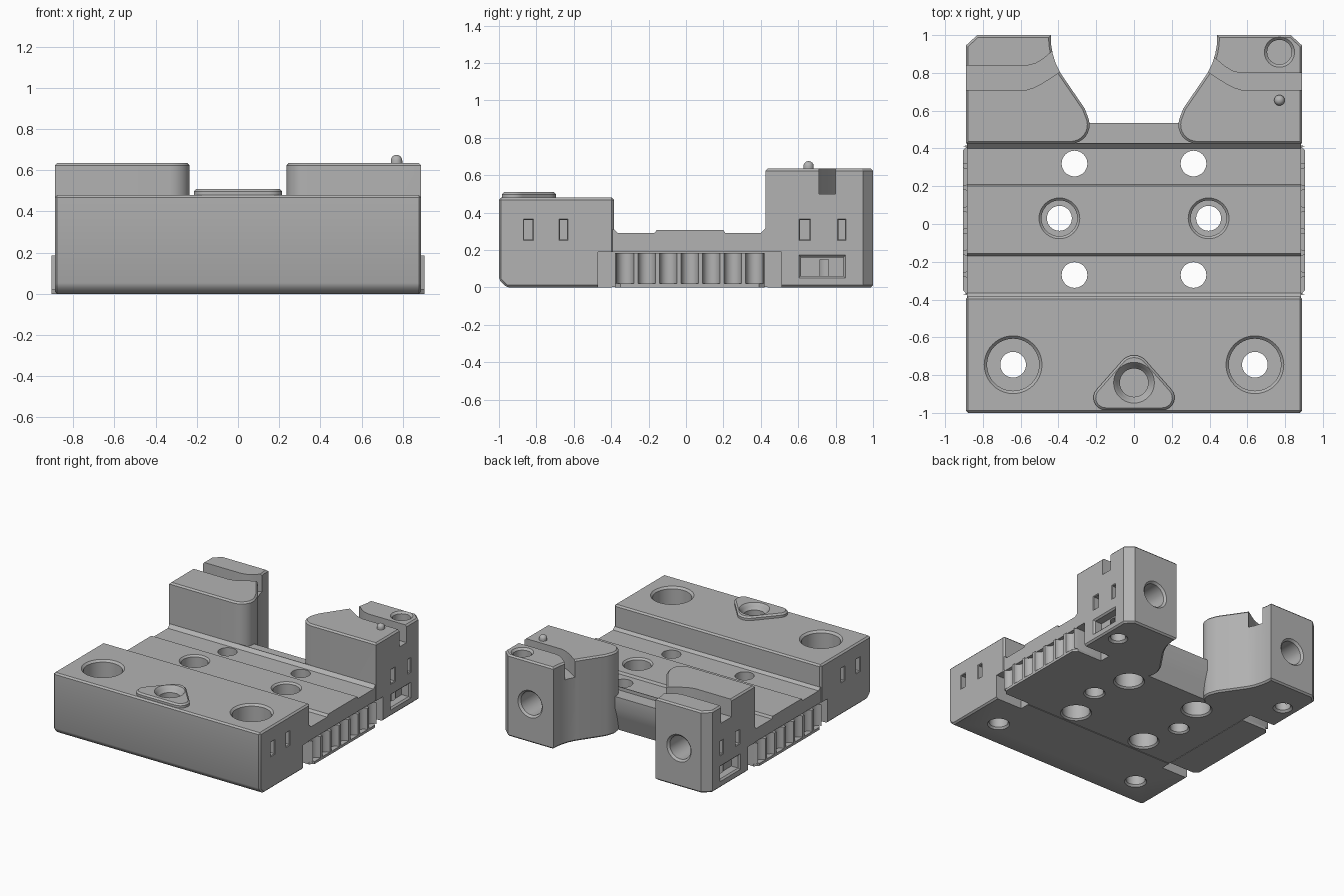
import bpy, bmesh, math
from mathutils import Vector

if "Cube" in bpy.data.objects:
    bpy.data.objects.remove(bpy.data.objects["Cube"])

grey = bpy.data.materials.new("mid_grey")
grey.use_nodes = True
grey.diffuse_color = (0.45, 0.45, 0.45, 1)
grey.node_tree.nodes["Principled BSDF"].inputs["Base Color"].default_value = grey.diffuse_color


def loft(name, rings, bevel=0, flat_ends_only=False):
    """Closed solid through rings of equal point count, optionally bevelled."""
    bm = bmesh.new()
    loops = [[bm.verts.new(p) for p in ring] for ring in rings]
    n = len(loops[0])
    for a, b in zip(loops, loops[1:]):
        for i in range(n):
            j = (i + 1) % n
            bm.faces.new((a[i], a[j], b[j], b[i]))
    caps = [bm.faces.new(loops[0]), bm.faces.new(loops[-1])]
    bmesh.ops.recalc_face_normals(bm, faces=bm.faces)
    if bevel:
        if flat_ends_only:
            edges = [e for f in caps for e in f.edges]
        else:
            edges = [e for e in bm.edges if e.calc_face_angle() > 0.5]
        bmesh.ops.bevel(bm, geom=edges, offset=bevel, segments=1, affect='EDGES')
    mesh = bpy.data.meshes.new(name)
    bm.to_mesh(mesh)
    bm.free()
    mesh.materials.append(grey)
    ob = bpy.data.objects.new(name, mesh)
    bpy.context.collection.objects.link(ob)
    return ob


def prism(name, plan, z0, z1, **kw):
    return loft(name, [[(x, y, z) for x, y in plan] for z in (z0, z1)], **kw)


def side_profile(name, outline, half, **kw):
    return loft(name, [[(x, y, z) for y, z in outline] for x in (-half, half)], **kw)


def lathe(name, centre, steps, along_y=False, n=40):
    """Round solid; steps are (distance along axis, radius)."""
    rings = []
    for d, r in steps:
        circle = [(r * math.cos(2 * math.pi * i / n), r * math.sin(2 * math.pi * i / n)) for i in range(n)]
        if along_y:
            rings.append([(centre[0] + u, d, centre[1] + v) for u, v in circle])
        else:
            rings.append([(centre[0] + u, centre[1] + v, d) for u, v in circle])
    return loft(name, rings)


def side_pocket(s, y0, y1, z0, z1, depth, rim=0.012):
    """Cutter for a rectangular recess in a side wall, with a bevelled rim."""
    rings = []
    for x, g in ((0.95, rim), (0.89, rim), (0.89 - rim, 0), (0.89 - depth, 0)):
        rings.append([(s * x, y0 - g, z0 - g), (s * x, y1 + g, z0 - g),
                      (s * x, y1 + g, z1 + g), (s * x, y0 - g, z1 + g)])
    return loft("cutter", rings)


def box(x0, x1, y0, y1, z0, z1):
    return prism("cutter", [(x0, y0), (x1, y0), (x1, y1), (x0, y1)], z0, z1)


def cut(ob, *cutters):
    for c in cutters:
        m = ob.modifiers.new("cut", 'BOOLEAN')
        m.operation, m.solver, m.object = 'DIFFERENCE', 'EXACT', c
        bpy.context.view_layer.objects.active = ob
        bpy.ops.object.modifier_apply(modifier=m.name)
        bpy.data.objects.remove(c)


def arc(cx, cy, r, a0, a1, n=8):
    angles = [math.radians(a0 + (a1 - a0) * i / n) for i in range(n + 1)]
    return [(cx + r * math.cos(a), cy + r * math.sin(a)) for a in angles]


def grip_pocket(s):
    return box(s * 0.66, s * 1.0, -0.47, 0.51, -0.1, 0.19)


SIDES = (1, -1)
parts = []

# Front block with bored mounting holes and side windows
front = side_profile("front_block", [(-1, 0.04), (-0.96, 0), (-0.385, 0), (-0.385, 0.48), (-1, 0.48)],
                     0.89, bevel=0.012)
for s in SIDES:
    cut(front,
        lathe("cutter", (s * 0.64, -0.745), [(-0.1, 0.08), (0, 0.08), (0.015, 0.068), (0.2, 0.068),
                                             (0.2, 0.138), (0.465, 0.138), (0.48, 0.153), (0.6, 0.153)]),
        side_pocket(s, -0.865, -0.82, 0.255, 0.36, 0.06, 0.005),
        side_pocket(s, -0.675, -0.635, 0.255, 0.36, 0.06, 0.005),
        grip_pocket(s))
parts.append(front)

# Rounded triangular boss on the front block
outline = arc(0, -0.78, 0.085, 145, 35) + arc(0.15, -0.92, 0.065, 45, -90) + arc(-0.15, -0.92, 0.065, 270, 135)
boss = prism("triangular_boss", outline, 0.46, 0.51, bevel=0.012, flat_ends_only=True)
boss_bore = [(0.3, 0.075), (0.465, 0.075), (0.485, 0.09), (0.495, 0.095), (0.51, 0.108), (0.6, 0.108)]
for ob in (boss, front):
    cut(ob, lathe("cutter", (0, -0.84), boss_bore))
parts.append(boss)

# Low deck with raised centre strip
deck = side_profile("deck", [(-0.4, 0.003), (0.47, 0.003), (0.535, 0.2), (0.535, 0.29), (0.43, 0.29),
                             (0.43, 0.315), (0.425, 0.315), (0.4, 0.29), (0.21, 0.29), (0.2, 0.308),
                             (-0.155, 0.308), (-0.17, 0.29), (-0.365, 0.29), (-0.385, 0.31), (-0.4, 0.31)], 0.885)
for s in SIDES:
    for y in (0.32, -0.27):
        cut(deck, lathe("cutter", (s * 0.315, y), [(-0.1, 0.115), (0, 0.115), (0.015, 0.1), (0.13, 0.1),
                                                   (0.13, 0.068), (0.5, 0.068)]))
    cut(deck,
        lathe("cutter", (s * 0.395, 0.03), [(-0.1, 0.08), (0, 0.08), (0.015, 0.066), (0.17, 0.066),
                                            (0.17, 0.095), (0.295, 0.095), (0.31, 0.11), (0.5, 0.11)]),
        grip_pocket(s))
parts.append(deck)

# Two rear posts with a bent slot, rear bore and side recesses
inner = [(0.44, 1.0), (0.439, 0.95), (0.43, 0.9), (0.415, 0.85), (0.39, 0.8), (0.26, 0.61)]
plan = [(0.89, 0.425), (0.89, 0.945), (0.83, 1.0)] + inner + arc(0.335, 0.525, 0.1, 165, 270)
for s, name, back in ((1, "left_post", 0.80), (-1, "right_post", 0.84)):
    post = prism(name, [(s * x, y) for x, y in plan], 0, 0.635, bevel=0.012, flat_ends_only=True)
    slot = [(1.0, 0.71), (0.57, 0.71), (0.53, 0.722), (0.49, 0.742), (0.4, 0.8), (0.2, 0.93), (0.2, back + 0.23),
            (0.42, back + 0.085), (0.48, back + 0.035), (0.52, back + 0.01), (0.56, back), (1.0, back)]
    cut(post,
        prism("cutter", [(s * x, y) for x, y in slot], 0.5, 0.8),
        lathe("cutter", (s * 0.64, 0.3), [(0.62, 0.06), (0.68, 0.09), (0.985, 0.09), (1.0, 0.105), (1.1, 0.105)],
              along_y=True),
        lathe("cutter", (s * 0.77, 0.74), [(-0.1, 0.07), (0, 0.07), (0.015, 0.055), (0.15, 0.055)]),
        side_pocket(s, 0.61, 0.66, 0.255, 0.36, 0.06, 0.005),
        side_pocket(s, 0.815, 0.85, 0.255, 0.36, 0.06, 0.005),
        side_pocket(s, 0.615, 0.84, 0.062, 0.16, 0.07),
        grip_pocket(s))
    if s > 0:
        cut(post, lathe("cutter", (0.77, 0.91), [(0.53, 0.065), (0.62, 0.065), (0.635, 0.08), (0.8, 0.08)]))
    parts.append(post)

# Small domed pin on the left post
dome = [(0.647 + 0.028 * math.sin(a), 0.028 * math.cos(a)) for a in [i * 0.25 for i in range(7)]]
parts.append(lathe("locating_pin", (0.77, 0.655), [(0.6, 0.028)] + dome, n=24))

# Fluted side grips on thin base plates
for s, side in ((1, "left"), (-1, "right")):
    edge = [(0.66, -0.38), (0.875, -0.38), (0.905, -0.35)]
    base = edge + [(0.905, 0.39), (0.875, 0.42), (0.66, 0.42)]
    flutes = list(edge[:2])
    for i in range(7):
        flutes += arc(0.905, -0.325 + 0.115 * i, 0.046, 270, 90, 10)
    flutes += base[-2:]
    parts.append(prism(side + "_grip_base", [(s * x, y) for x, y in base], 0, 0.02))
    parts.append(prism(side + "_grip_flutes", [(s * x, y) for x, y in flutes], 0.02, 0.185))

# Smooth round walls, keep hard edges
for ob in bpy.context.selected_objects:
    ob.select_set(False)
for ob in parts:
    ob.select_set(True)
bpy.context.view_layer.objects.active = parts[0]
bpy.ops.object.shade_smooth_by_angle(angle=math.radians(25))
